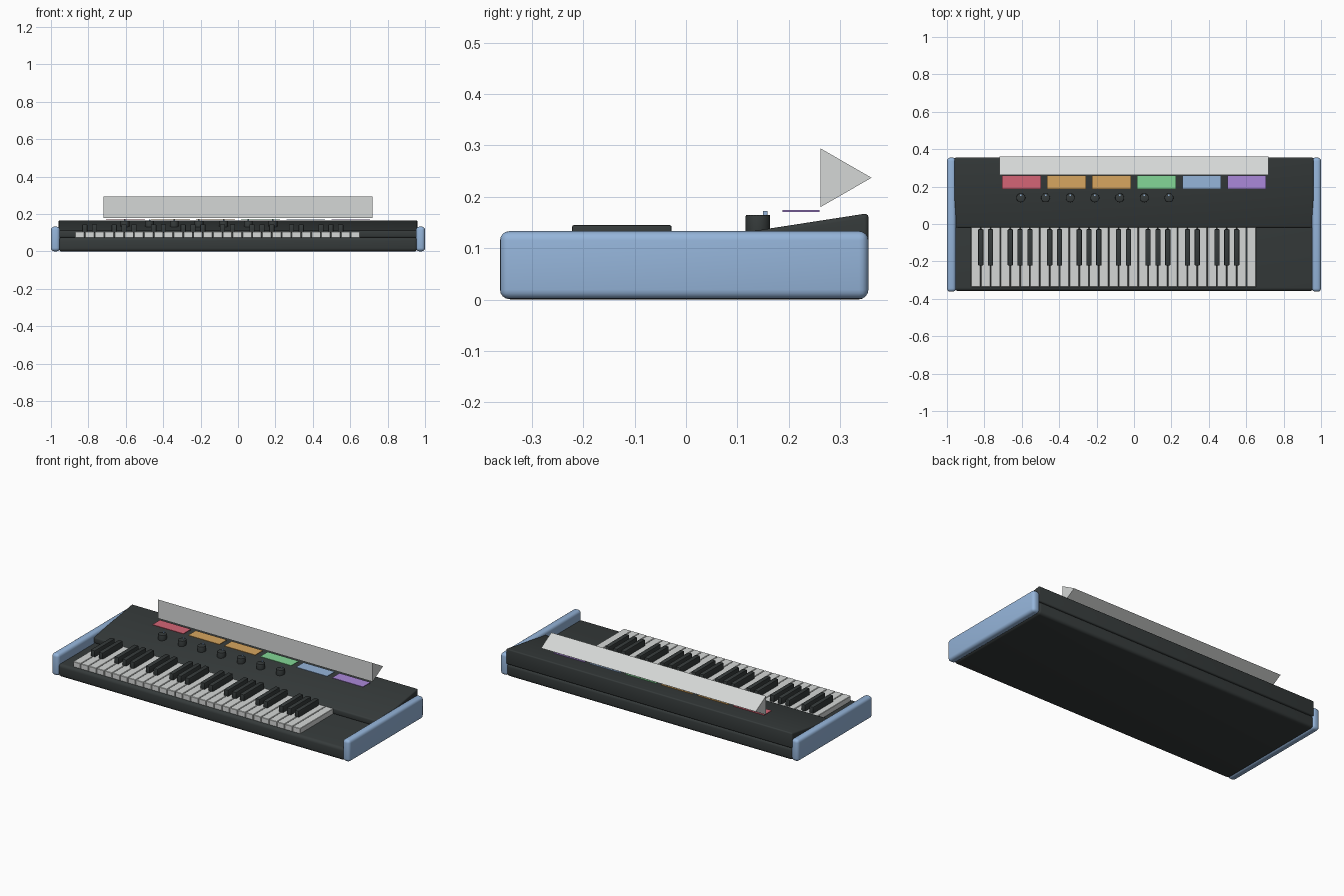
import bpy, bmesh, math
from mathutils import Matrix, Vector

cube = bpy.data.objects.get("Cube")
if cube:
    bpy.data.objects.remove(cube, do_unlink=True)


def material(name, rgb):
    mat = bpy.data.materials.new(name)
    mat.use_nodes = True
    colour = (*rgb, 1)
    mat.diffuse_color = colour
    mat.node_tree.nodes["Principled BSDF"].inputs["Base Color"].default_value = colour
    return mat


charcoal = material("charcoal", (0.036, 0.043, 0.043))
pale_grey = material("pale grey", (0.66, 0.68, 0.67))
blue = material("soft blue", (0.30, 0.46, 0.70))
red = material("soft red", (0.66, 0.13, 0.18))
amber = material("amber", (0.68, 0.38, 0.115))
green = material("soft green", (0.23, 0.68, 0.31))
purple = material("soft purple", (0.41, 0.25, 0.70))


def finish(name, bm, mat, bevel=0, segments=3):
    """Round the edges of a mesh if asked and place it in the scene."""
    if bevel:
        bmesh.ops.bevel(bm, geom=bm.edges[:], offset=bevel, segments=segments,
                        profile=0.5, affect='EDGES', clamp_overlap=True)
    bmesh.ops.recalc_face_normals(bm, faces=bm.faces[:])
    mesh = bpy.data.meshes.new(name)
    bm.to_mesh(mesh)
    bm.free()
    mesh.materials.append(mat)
    obj = bpy.data.objects.new(name, mesh)
    bpy.context.collection.objects.link(obj)
    if bevel:
        bpy.ops.object.select_all(action='DESELECT')
        obj.select_set(True)
        bpy.context.view_layer.objects.active = obj
        bpy.ops.object.shade_smooth_by_angle(angle=math.radians(35))
    return obj


def box(name, low, high, mat, bevel=0, segments=3):
    low, high = Vector(low), Vector(high)
    bm = bmesh.new()
    bmesh.ops.create_cube(bm, size=1, matrix=Matrix.Translation((low + high) / 2)
                          @ Matrix.Diagonal((*(high - low), 1)))
    return finish(name, bm, mat, bevel, segments)


def prism(name, profile, half_width, mat, bevel=0):
    """Extrude a (y, z) profile across x, centred."""
    bm = bmesh.new()
    face = bm.faces.new([bm.verts.new((-half_width, y, z)) for y, z in profile])
    moved = bmesh.ops.extrude_face_region(bm, geom=[face])["geom"]
    bmesh.ops.translate(bm, vec=(2 * half_width, 0, 0),
                        verts=[v for v in moved if isinstance(v, bmesh.types.BMVert)])
    return finish(name, bm, mat, bevel)


def cylinder(name, centre, radius, height, mat, bevel=0):
    bm = bmesh.new()
    bmesh.ops.create_cone(bm, cap_ends=True, segments=24, radius1=radius, radius2=radius,
                          depth=height, matrix=Matrix.Translation(centre))
    return finish(name, bm, mat, bevel, 2)


# Case: low base, sloping control panel and rounded end cheeks
box("base", (-0.96, -0.358, 0), (0.96, 0.353, 0.076), charcoal, 0.018, 4)
prism("control_panel", [(-0.02, 0.074), (0.355, 0.074), (0.355, 0.168), (-0.02, 0.11)],
      0.96, charcoal, 0.008)
for side, name in ((1, "left_cheek"), (-1, "right_cheek")):
    inner, outer = sorted((side * 0.952, side))
    box(name, (inner, -0.362, 0.001), (outer, 0.355, 0.133), blue, 0.018, 4)

# Keyboard: white keys, with black keys on the boundaries of each octave
white_count = 29
first_x = -0.872
pitch = 1.526 / white_count
for i in range(white_count):
    x = first_x + i * pitch
    box("white_key", (x + 0.0015, -0.337, 0.07), (x + pitch - 0.0015, -0.018, 0.107),
        pale_grey, 0.002, 1)
    if i % 7 in (1, 2, 4, 5, 6):
        box("black_key", (x - 0.014, -0.222, 0.1), (x + 0.014, -0.028, 0.145),
            charcoal, 0.004, 2)

# Knobs with a small pointer on top
for i in range(7):
    x = -0.605 + i * 0.132
    cylinder("knob", (x, 0.14, 0.142), 0.024, 0.046, charcoal, 0.003)
    box("knob_pointer", (x - 0.004, 0.15, 0.163), (x + 0.004, 0.159, 0.172), blue)

# Row of coloured pads
for i, mat in enumerate((red, amber, amber, green, blue, purple)):
    x = -0.602 + i * 0.241
    box("pad", (x - 0.104, 0.188, 0.17), (x + 0.104, 0.26, 0.1745), mat)

# Wedge-shaped rest above the rear of the panel
prism("rear_rest", [(0.262, 0.18), (0.361, 0.237), (0.262, 0.294)], 0.72, pale_grey)
